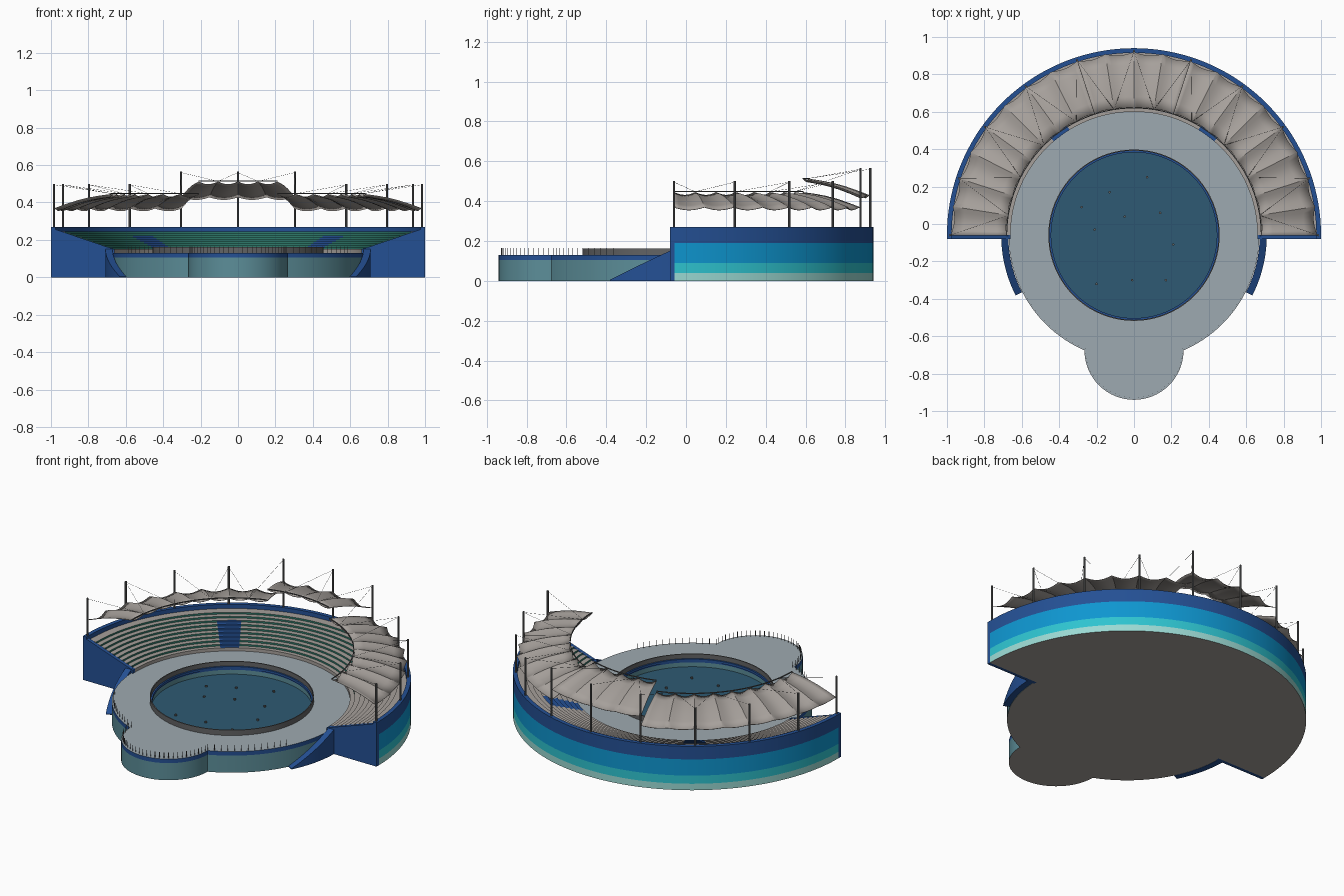
import bpy, bmesh, math
from mathutils import Vector

if "Cube" in bpy.data.objects:
    bpy.data.objects.remove(bpy.data.objects["Cube"])

CY = -0.06  # centre of the arena circles


def mat(name, r, g, b):
    lin = lambda c: (c / 255 / 12.92) if c < 10 else ((c / 255 + 0.055) / 1.055) ** 2.4
    m = bpy.data.materials.new(name)
    m.diffuse_color = (lin(r), lin(g), lin(b), 1)
    m.use_nodes = True
    m.node_tree.nodes["Principled BSDF"].inputs["Base Color"].default_value = m.diffuse_color
    return m


NAVY = mat("navy", 36, 80, 148)
BLUE = mat("bright blue", 14, 150, 208)
CYAN = mat("cyan", 46, 196, 208)
PALE = mat("pale aqua", 155, 218, 212)
DECK = mat("deck grey", 158, 170, 177)
SIDE = mat("dull teal", 92, 142, 153)
WATER = mat("water", 46, 90, 115)
TAUPE = mat("taupe", 166, 160, 155)
METAL = mat("dark metal", 98, 99, 100)
GREEN = mat("seat green", 45, 120, 105)


def finish(name, bm, mats, smooth=True):
    bmesh.ops.recalc_face_normals(bm, faces=bm.faces[:])
    me = bpy.data.meshes.new(name)
    bm.to_mesh(me)
    bm.free()
    for m in mats:
        me.materials.append(m)
    ob = bpy.data.objects.new(name, me)
    bpy.context.collection.objects.link(ob)
    if smooth:
        bpy.ops.object.select_all(action='DESELECT')
        ob.select_set(True)
        bpy.context.view_layer.objects.active = ob
        bpy.ops.object.shade_smooth_by_angle(angle=math.radians(25))
    return ob


def polar(r, deg, z):
    a = math.radians(deg)
    return Vector((r * math.cos(a), CY + r * math.sin(a), z))


def lathe(name, profile, a0, a1, n, mats, rule=None, top=None):
    """Sweep a closed (r, z) profile over an arc; rule(i, deg) gives a material."""
    bm = bmesh.new()
    full = a1 - a0 >= 360
    rings = []
    for k in range(n if full else n + 1):
        d = a0 + (a1 - a0) * k / n
        rings.append([bm.verts.new(polar(r, d, z * (top(k / n) if top else 1))) for r, z in profile])
    m = len(profile)
    for k in range(n):
        A, B = rings[k], rings[(k + 1) % len(rings)]
        for i in range(m):
            j = (i + 1) % m
            f = bm.faces.new((A[i], A[j], B[j], B[i]))
            if rule:
                f.material_index = rule(i, a0 + (a1 - a0) * (k + 0.5) / n)
    if not full:
        bm.faces.new(rings[0])
        bm.faces.new(rings[-1])
    return finish(name, bm, mats)


def add_tube(bm, p, q, r, n=6):
    d = q - p
    u = d.orthogonal().normalized()
    v = d.normalized().cross(u)
    ring = [[bm.verts.new(c + r * (u * math.cos(t) + v * math.sin(t)))
             for t in [2 * math.pi * i / n for i in range(n)]] for c in (p, q)]
    for i in range(n):
        j = (i + 1) % n
        bm.faces.new((ring[0][i], ring[0][j], ring[1][j], ring[1][i]))
    bm.faces.new(ring[0])
    bm.faces.new(ring[1])


# Back wall with painted height bands
zs = [0, 0.04, 0.09, 0.19, 0.27]
wall = [(1.0, z) for z in zs] + [(0.975, 0.27), (0.975, 0.0)]
lathe("back_wall", wall, 0, 180, 72, [PALE, CYAN, BLUE, NAVY, TAUPE],
      lambda i, d: 4 if i == 6 else min(i, 3))

# Stepped seating: taupe treads, green risers, two navy aisles
ROWS = 9
steps = [(0.66, 0.0), (0.66, 0.15)]
for k in range(ROWS):
    r, z = 0.685 + 0.03 * k, 0.15 + 0.0105 * k
    steps += [(r, z), (r, z + 0.0105)]
steps += [(0.976, 0.2445), (0.976, 0.0)]


def seat_rule(i, d):
    if 1 <= i <= 2 * ROWS + 1 and any(abs(d - a) < 4.5 for a in (54, 126)) and i < 15:
        return 2
    return 1 if i % 2 == 0 and 2 <= i <= 2 * ROWS else 0


lathe("seating_tiers", steps, 0, 180, 80, [TAUPE, GREEN, NAVY], seat_rule)

# End walls of the stand and the curved ramp walls running down from them
for s, side in ((1, "right"), (-1, "left")):
    bm = bmesh.new()
    prof = [(0.66, 0), (0.66, 0.15), (0.71, 0.166), (0.975, 0.256), (0.975, 0.27), (1, 0.27), (1, 0)]
    fr = [bm.verts.new((s * x, -0.08, z)) for x, z in prof]
    bk = [bm.verts.new((s * x, -0.058, z)) for x, z in prof]
    bm.faces.new(fr)
    bm.faces.new(bk)
    for i in range(len(prof)):
        j = (i + 1) % len(prof)
        bm.faces.new((fr[i], fr[j], bk[j], bk[i]))
    finish("end_wall_" + side, bm, [NAVY], False)
    a0, a1 = (-27, 0) if s > 0 else (180, 207)
    slope = (lambda t: 0.03 + 0.97 * t) if s > 0 else (lambda t: 1 - 0.97 * t)
    lathe("ramp_wall_" + side, [(0.672, 0), (0.672, 0.16), (0.71, 0.16), (0.71, 0)],
          a0, a1, 12, [NAVY], None, slope)

# Deck: big circle joined with the front lobe, with a pool hole
LY, LR, DR = -0.675, 0.265, 0.67
cut = math.degrees(math.atan2(-0.615, 0.265))
outline = [polar(DR, cut + (180 - 2 * cut) * k / 96, 0) for k in range(97)]
outline += [Vector((-LR * math.cos(t), LY - LR * math.sin(t), 0))
            for t in [math.pi * k / 32 for k in range(1, 32)]]
hole = [polar(0.45, 360 * k / 80, 0) for k in range(80)]
bm = bmesh.new()


def band(pts, levels, ids):
    rings = [[bm.verts.new((p.x, p.y, z)) for p in pts] for z in levels]
    n = len(pts)
    for A, B, m in zip(rings, rings[1:], ids):
        for i in range(n):
            bm.faces.new((A[i], A[(i + 1) % n], B[(i + 1) % n], B[i])).material_index = m
    return rings


outer = band(outline, (0, 0.105, 0.13), (1, 2))
inner = band(hole, (0.085, 0.112, 0.13), (1, 2))
edges = [bm.edges.get((R[i], R[(i + 1) % len(R)])) for R in (outer[-1], inner[-1]) for i in range(len(R))]
bmesh.ops.triangle_fill(bm, edges=edges, use_beauty=True)
bm.faces.new(inner[0]).material_index = 3
bm.faces.new(outer[0]).material_index = 4
finish("deck_and_pool", bm, [DECK, SIDE, NAVY, WATER, TAUPE])

# Pool barrier with navy lip
lathe("pool_barrier", [(0.452, 0.125), (0.452, 0.163), (0.458, 0.163), (0.458, 0.125)],
      0, 360, 80, [METAL])
lathe("pool_lip", [(0.443, 0.12), (0.443, 0.135), (0.453, 0.135), (0.453, 0.12)],
      0, 360, 80, [NAVY])

# Small floats in the pool
bm = bmesh.new()
for x, y in ((-.13, .17), (.07, .25), (-.28, .09), (-.05, .04), (.14, .06), (-.21, -.03),
             (.21, -.11), (-.2, -.32), (-.01, -.3), (.17, -.3)):
    add_tube(bm, Vector((x, y, 0.083)), Vector((x, y, 0.094)), 0.007)
finish("pool_floats", bm, [METAL], False)

# Thin post railing along the free deck edge
bm = bmesh.new()
rim = [p for p in outline if p.y < -0.36]
rim.sort(key=lambda p: math.atan2(p.x, -(p.y - 0.1)))
for i, p in enumerate(rim):
    q = Vector((p.x * 0.985, CY + (p.y - CY) * 0.985, 0.13))
    add_tube(bm, q, q + Vector((0, 0, 0.035)), 0.0018, 4)
finish("deck_railing", bm, [METAL], False)


# Fabric canopy: sagging panels between ribs
def canopy(name, a0, count, zi, zo):
    bm = bmesh.new()
    NU, NV = 6, 5
    grid = []
    for c in range(count * NU + 1):
        sag = math.sin(math.pi * (c % NU) / NU)
        col = []
        for v in range(NV + 1):
            t = v / NV
            r = 0.68 + 0.006 * sag + t * (0.30 - 0.022 * sag)
            z = zi + (zo - zi) * t + 0.012 * math.sin(math.pi * t) - 0.014 * sag
            col.append(bm.verts.new(polar(r, a0 + 9 * c / NU, z)))
        grid.append(col)
    for A, B in zip(grid, grid[1:]):
        for v in range(NV):
            bm.faces.new((A[v], A[v + 1], B[v + 1], B[v]))
    ob = finish(name, bm, [TAUPE])
    sol = ob.modifiers.new("thickness", 'SOLIDIFY')
    sol.thickness = 0.003
    # Inner edge tube
    lathe(name + "_edge_tube", [(0.678, zi), (0.678, zi + 0.005), (0.683, zi + 0.005), (0.683, zi)],
          a0, a0 + 9 * count, count * 4, [METAL])


canopy("canopy_right", 0, 8, 0.445, 0.37)
canopy("canopy_centre", 72, 4, 0.512, 0.43)
canopy("canopy_left", 108, 8, 0.445, 0.37)

# Masts on the back wall and their stay cables
masts, cables = bmesh.new(), bmesh.new()
for k in range(11):
    a = 18 * k
    high = 4 <= k <= 6
    top = 0.565 if high else 0.5
    add_tube(masts, polar(0.984, a, 0.2), polar(0.984, a, top), 0.006, 8)
    for d in (-9, 9):
        b = a + d
        if 0 <= b <= 180:
            zi = 0.513 if 72 < b < 108 else 0.447
            add_tube(cables, polar(0.984, a, top - 0.005), polar(0.68, b, zi), 0.0008, 3)
finish("masts", masts, [METAL])
finish("stay_cables", cables, [METAL], False)
